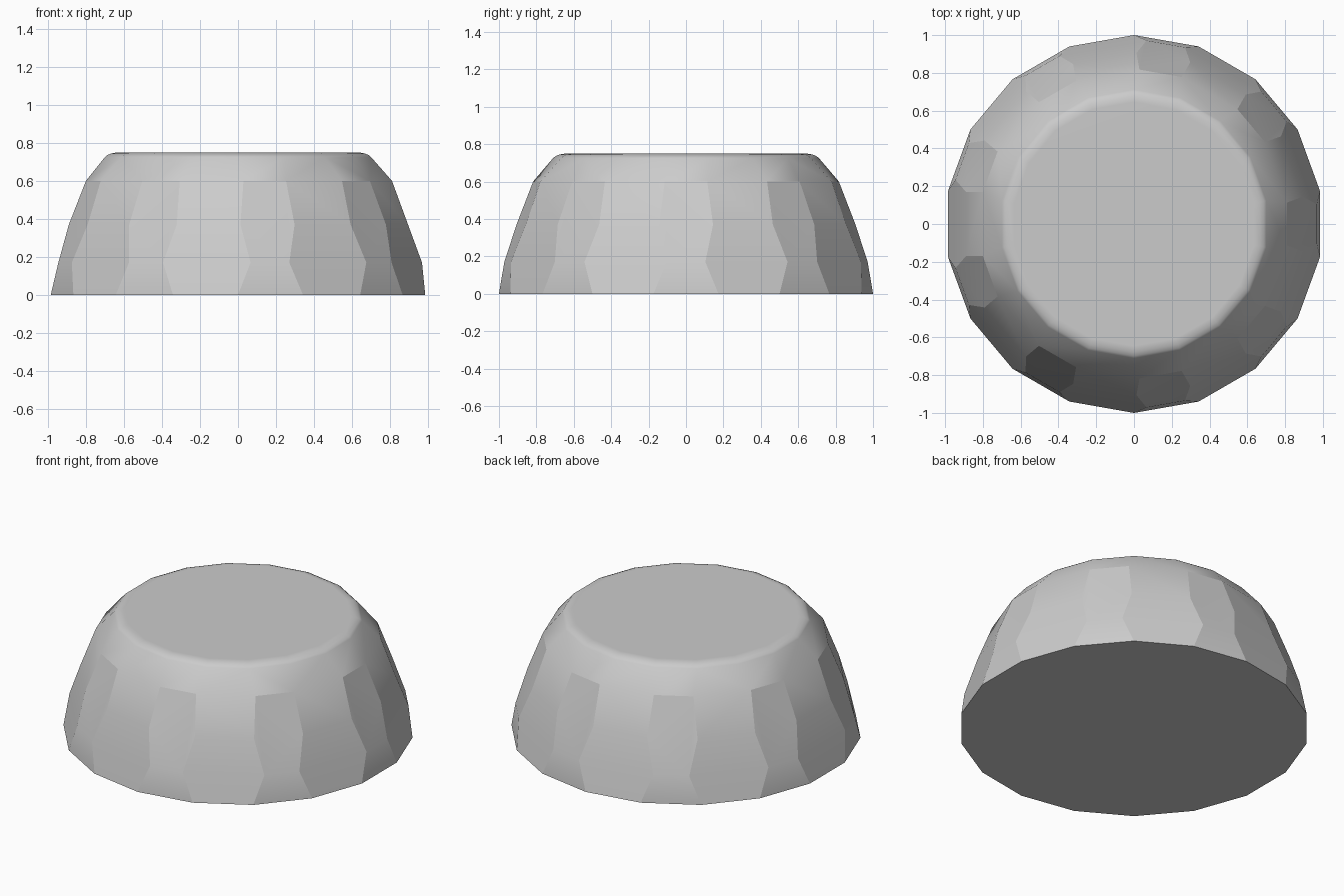
import bpy, bmesh, math
from mathutils import Vector

cube = bpy.data.objects.get("Cube")
if cube:
    bpy.data.objects.remove(cube, do_unlink=True)

SIDES = 18
HEIGHT = 0.75

# Profiles (radius, height) of the two alternating facet columns
rim = [(0.70, 0.725), (0.688, 0.735), (0.668, 0.744), (0.635, HEIGHT)]
narrow = [(0.985, 0), (0.968, 0.17), (0.81, 0.60)] + rim
wide = [(0.985, 0), (0.945, 0.17), (0.89, 0.37), (0.80, 0.60)] + rim


def slice_off(bm, point, normal):
    """Cut away everything beyond a plane and cap the opening."""
    bmesh.ops.bisect_plane(bm, geom=bm.verts[:] + bm.edges[:] + bm.faces[:],
                           dist=1e-5, plane_co=point, plane_no=normal,
                           clear_outer=True)
    opening = [e for e in bm.edges if e.is_boundary]
    if opening:
        bmesh.ops.holes_fill(bm, edges=opening, sides=0)


# Block to carve, from the ground to the flat top
bm = bmesh.new()
bmesh.ops.create_cube(bm, size=1)
for v in bm.verts:
    v.co = (v.co.x * 3, v.co.y * 3, (v.co.z + 0.5) * HEIGHT)

# Carve the staggered facets around the body, bottom row first
for row in range(len(wide) - 1):
    for i in range(SIDES):
        profile = wide if i % 2 else narrow
        if row >= len(profile) - 1:
            continue
        (r0, z0), (r1, z1) = profile[row], profile[row + 1]
        a = math.tau * i / SIDES
        out = Vector((math.cos(a), math.sin(a), 0))
        normal = (out * (z1 - z0) + Vector((0, 0, r0 - r1))).normalized()
        slice_off(bm, out * r0 + Vector((0, 0, z0)), normal)

bmesh.ops.remove_doubles(bm, verts=bm.verts[:], dist=0.0005)
bmesh.ops.recalc_face_normals(bm, faces=bm.faces[:])
mesh = bpy.data.meshes.new("faceted_dome")
bm.to_mesh(mesh)
bm.free()
dome = bpy.data.objects.new("faceted_dome", mesh)
bpy.context.collection.objects.link(dome)

# Plain grey material
grey = bpy.data.materials.new("light_grey")
grey.use_nodes = True
colour = (0.6, 0.6, 0.6, 1)
grey.diffuse_color = colour
grey.node_tree.nodes["Principled BSDF"].inputs["Base Color"].default_value = colour
mesh.materials.append(grey)

# Crisp facet borders, soft blend into the flat top
bpy.ops.object.select_all(action="DESELECT")
dome.select_set(True)
bpy.context.view_layer.objects.active = dome
bpy.ops.object.shade_smooth_by_angle(angle=math.radians(18))
weighted = dome.modifiers.new("weighted_normals", "WEIGHTED_NORMAL")
weighted.keep_sharp = True
